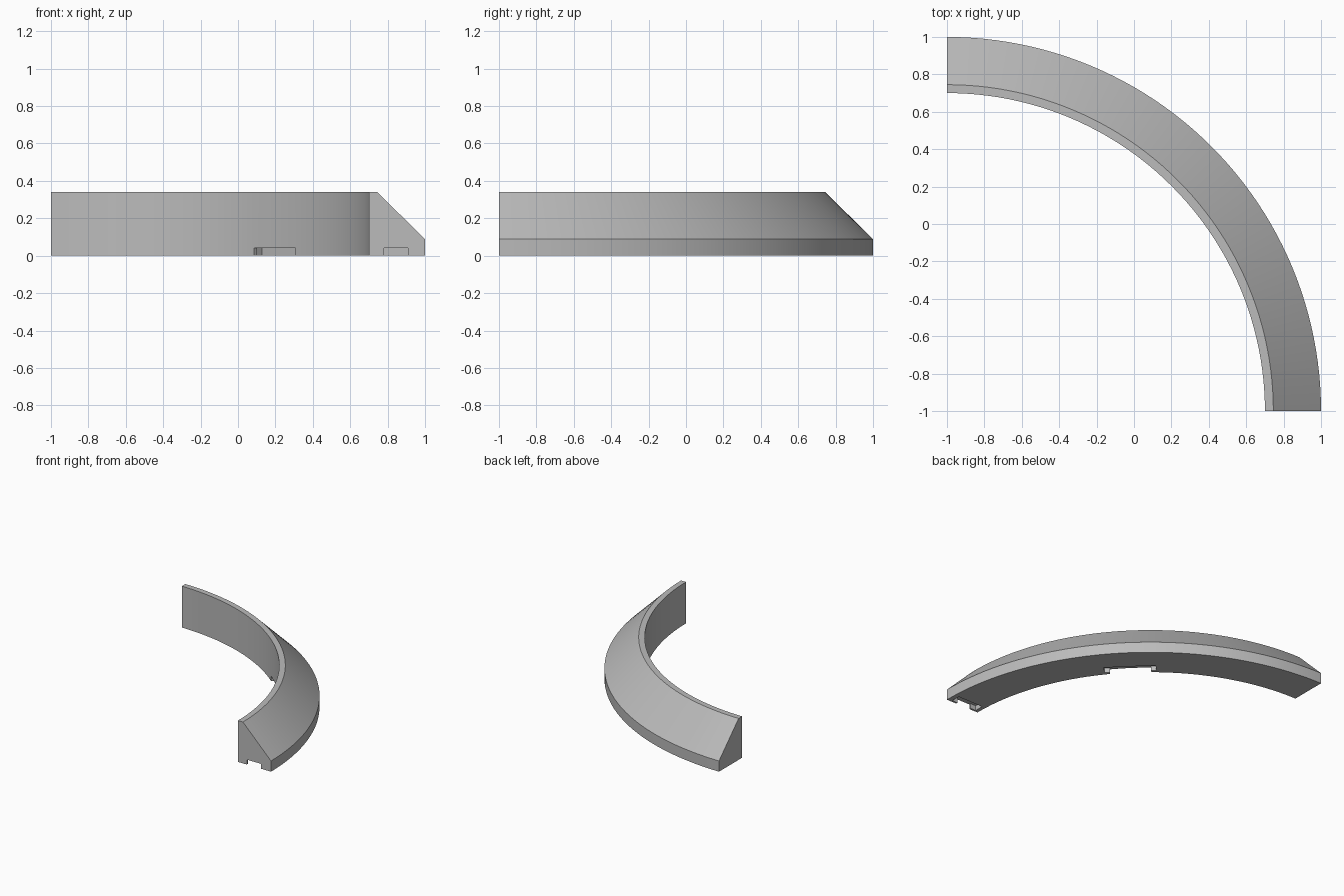
import bpy, bmesh
from math import sin, cos, pi, radians
from mathutils import Matrix

cube = bpy.data.objects.get("Cube")
if cube:
    bpy.data.objects.remove(cube, do_unlink=True)

CENTRE = (-1, -1, 0)
SEGMENTS = 48

stone = bpy.data.materials.new("grey stone")
stone.use_nodes = True
colour = (0.5, 0.5, 0.5, 1)
stone.diffuse_color = colour
stone.node_tree.nodes["Principled BSDF"].inputs["Base Color"].default_value = colour


def finish(name, bm):
    bmesh.ops.recalc_face_normals(bm, faces=bm.faces)
    mesh = bpy.data.meshes.new(name)
    bm.to_mesh(mesh)
    bm.free()
    mesh.materials.append(stone)
    obj = bpy.data.objects.new(name, mesh)
    bpy.context.collection.objects.link(obj)
    return obj


def slot_cutter(name, half_width, wing, lip, depth, height, matrix):
    """T-shaped clip pocket, cut along +x from its mouth and open below."""
    wide = half_width + wing
    side = [(-0.1, half_width), (lip, half_width), (lip, wide), (depth, wide)]
    outline = side + [(x, -y) for x, y in reversed(side)]
    bm = bmesh.new()
    face = bm.faces.new([bm.verts.new((x, y, -0.1)) for x, y in outline])
    top = bmesh.ops.extrude_face_region(bm, geom=[face])["geom"]
    verts = [v for v in top if isinstance(v, bmesh.types.BMVert)]
    bmesh.ops.translate(bm, vec=(0, 0, height + 0.1), verts=verts)
    bm.transform(matrix)
    obj = finish(name, bm)
    obj.hide_render = True
    obj.hide_set(True)
    return obj


# Quarter ring swept from a sloped section (radius, height)
profile = [(1.7, 0), (2, 0), (2, 0.088), (1.745, 0.34), (1.7, 0.34)]
bm = bmesh.new()
rings = []
for i in range(SEGMENTS + 1):
    a = i / SEGMENTS * pi / 2
    rings.append([bm.verts.new((CENTRE[0] + r * cos(a), CENTRE[1] + r * sin(a), z))
                  for r, z in profile])
n = len(profile)
for a, b in zip(rings, rings[1:]):
    for j in range(n):
        k = (j + 1) % n
        bm.faces.new((a[j], b[j], b[k], a[k]))
bm.faces.new(rings[0])
bm.faces.new(rings[-1])
wall = finish("curved_sloped_wall", bm)

# Clip pockets: one in the front end, one midway along the inner face
turn = Matrix.Rotation(pi / 2, 4, "Z")
end_place = Matrix.Translation((0.845, -1, 0)) @ turn
mid_place = (Matrix.Translation(CENTRE) @ Matrix.Rotation(pi / 4, 4, "Z")
             @ Matrix.Translation((1.692, 0, 0)))
cutters = [
    slot_cutter("end_slot_cutter", 0.065, 0.05, 0.015, 0.09, 0.04, end_place),
    slot_cutter("inner_slot_cutter", 0.156, 0.04, 0.023, 0.1, 0.04, mid_place),
]
for cutter in cutters:
    cut = wall.modifiers.new(cutter.name, "BOOLEAN")
    cut.operation = "DIFFERENCE"
    cut.solver = "EXACT"
    cut.object = cutter

# Apply the cuts, then smooth only the curved surfaces
bpy.ops.object.select_all(action="DESELECT")
wall.select_set(True)
bpy.context.view_layer.objects.active = wall
for cutter in cutters:
    bpy.ops.object.modifier_apply(modifier=cutter.name)
    bpy.data.objects.remove(cutter, do_unlink=True)
bpy.ops.object.shade_smooth_by_angle(angle=radians(25))
